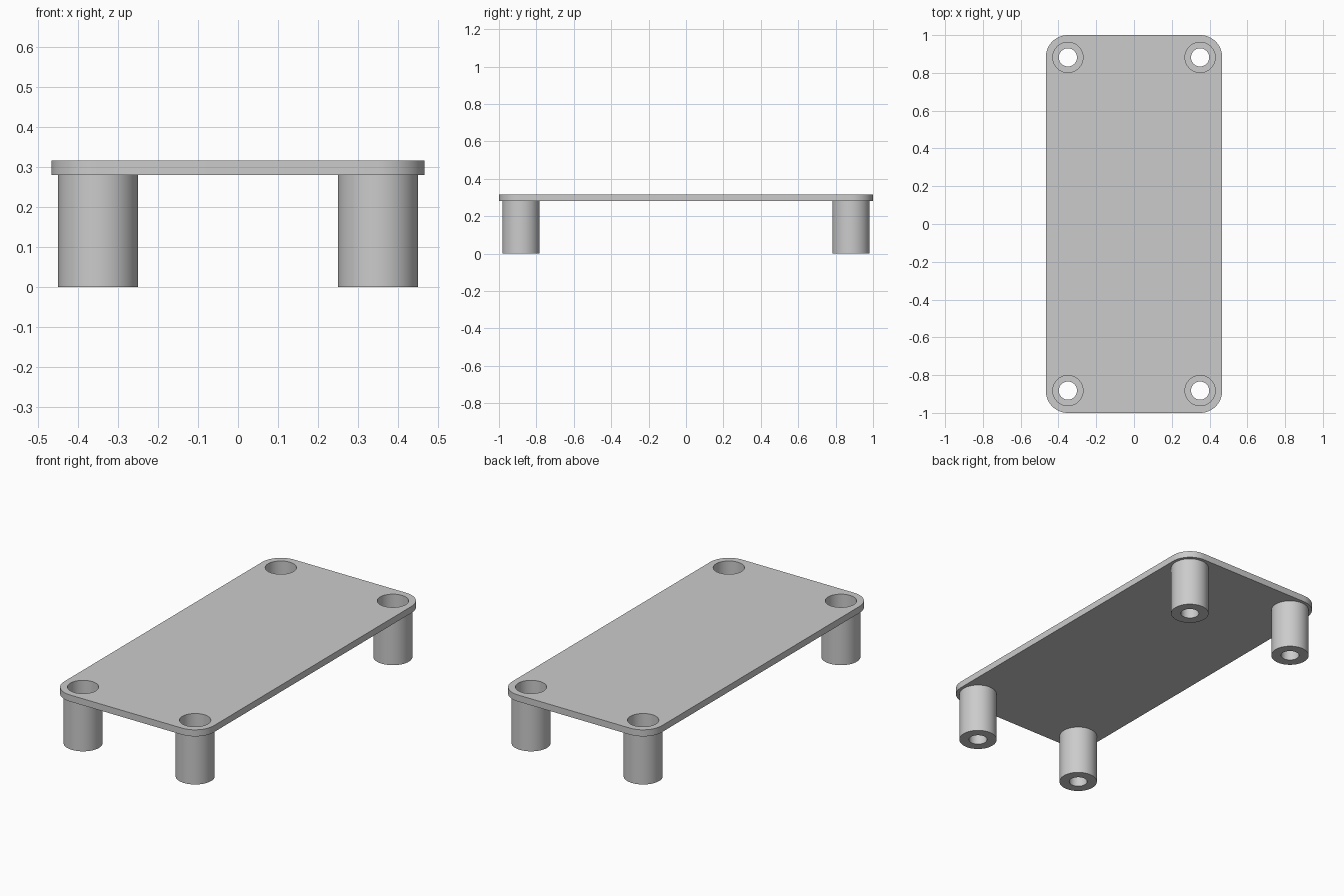
import bpy, bmesh
from math import cos, sin, pi

cube = bpy.data.objects.get("Cube")
if cube:
    bpy.data.objects.remove(cube, do_unlink=True)

HALF_X, HALF_Y, CORNER = 0.467, 1.0, 0.117
UNDERSIDE, TOP = 0.28, 0.317
LEG_X, LEG_Y = 0.35, 0.882
LEG_R, BORE_R, HOLE_R, FLOOR = 0.1, 0.08, 0.048, 0.06
SEGMENTS = 64

grey = bpy.data.materials.new("light grey")
grey.use_nodes = True
colour = (0.6, 0.6, 0.6, 1)
grey.diffuse_color = colour
grey.node_tree.nodes["Principled BSDF"].inputs["Base Color"].default_value = colour


def arc(cx, cy, r, start, sweep, steps):
    return [(cx + r * cos(start + sweep * i / steps),
             cy + r * sin(start + sweep * i / steps)) for i in range(steps)]


def finish(name, mesh):
    mesh.materials.clear()
    mesh.materials.append(grey)
    obj = bpy.data.objects.new(name, mesh)
    bpy.context.collection.objects.link(obj)
    bpy.ops.object.select_all(action='DESELECT')
    obj.select_set(True)
    bpy.context.view_layer.objects.active = obj
    bpy.ops.object.shade_smooth_by_angle(angle=pi / 6)
    return obj


corners = [(1, 1), (-1, 1), (-1, -1), (1, -1)]

# Rounded plate with four bores, extruded from a filled outline
outline = []
for i, (sx, sy) in enumerate(corners):
    outline += arc(sx * (HALF_X - CORNER), sy * (HALF_Y - CORNER), CORNER,
                   i * pi / 2, pi / 2, 16)
    outline.append((sx * (HALF_X - CORNER), sy * HALF_Y) if i % 2 == 0
                   else (sx * HALF_X, sy * (HALF_Y - CORNER)))
loops = [outline] + [arc(sx * LEG_X, sy * LEG_Y, BORE_R, 0, 2 * pi, SEGMENTS)
                     for sx, sy in corners]
curve = bpy.data.curves.new("plate_outline", 'CURVE')
curve.dimensions = '2D'
curve.fill_mode = 'BOTH'
curve.extrude = (TOP - UNDERSIDE) / 2
for loop in loops:
    spline = curve.splines.new('POLY')
    spline.points.add(len(loop) - 1)
    for point, (x, y) in zip(spline.points, loop):
        point.co = (x, y, 0, 1)
    spline.use_cyclic_u = True
temp = bpy.data.objects.new("plate_outline", curve)
bpy.context.collection.objects.link(temp)
bpy.context.view_layer.update()
graph = bpy.context.evaluated_depsgraph_get()
plate_mesh = bpy.data.meshes.new_from_object(temp.evaluated_get(graph))
bpy.data.objects.remove(temp, do_unlink=True)
bm = bmesh.new()
bm.from_mesh(plate_mesh)
bmesh.ops.remove_doubles(bm, verts=bm.verts, dist=1e-5)
bmesh.ops.recalc_face_normals(bm, faces=bm.faces)
bmesh.ops.translate(bm, verts=bm.verts, vec=(0, 0, (TOP + UNDERSIDE) / 2))
bm.to_mesh(plate_mesh)
bm.free()
finish("plate", plate_mesh)

# Hollow leg: wide bore from above, small screw hole through the floor
profile = [(HOLE_R, 0), (LEG_R, 0), (LEG_R, UNDERSIDE),
           (BORE_R, UNDERSIDE), (BORE_R, FLOOR), (HOLE_R, FLOOR)]
bm = bmesh.new()
rings = [[bm.verts.new((x, y, z)) for x, y in arc(0, 0, r, 0, 2 * pi, SEGMENTS)]
         for r, z in profile]
for k, ring in enumerate(rings):
    above = rings[(k + 1) % len(rings)]
    for i in range(SEGMENTS):
        j = (i + 1) % SEGMENTS
        bm.faces.new((ring[i], ring[j], above[j], above[i]))
bmesh.ops.recalc_face_normals(bm, faces=bm.faces)
leg_mesh = bpy.data.meshes.new("leg")
bm.to_mesh(leg_mesh)
bm.free()

names = ["back_left_leg", "back_right_leg", "front_right_leg", "front_left_leg"]
for name, (sx, sy) in zip(names, corners):
    leg = finish(name, leg_mesh.copy())
    leg.location = (sx * LEG_X, sy * LEG_Y, 0)
